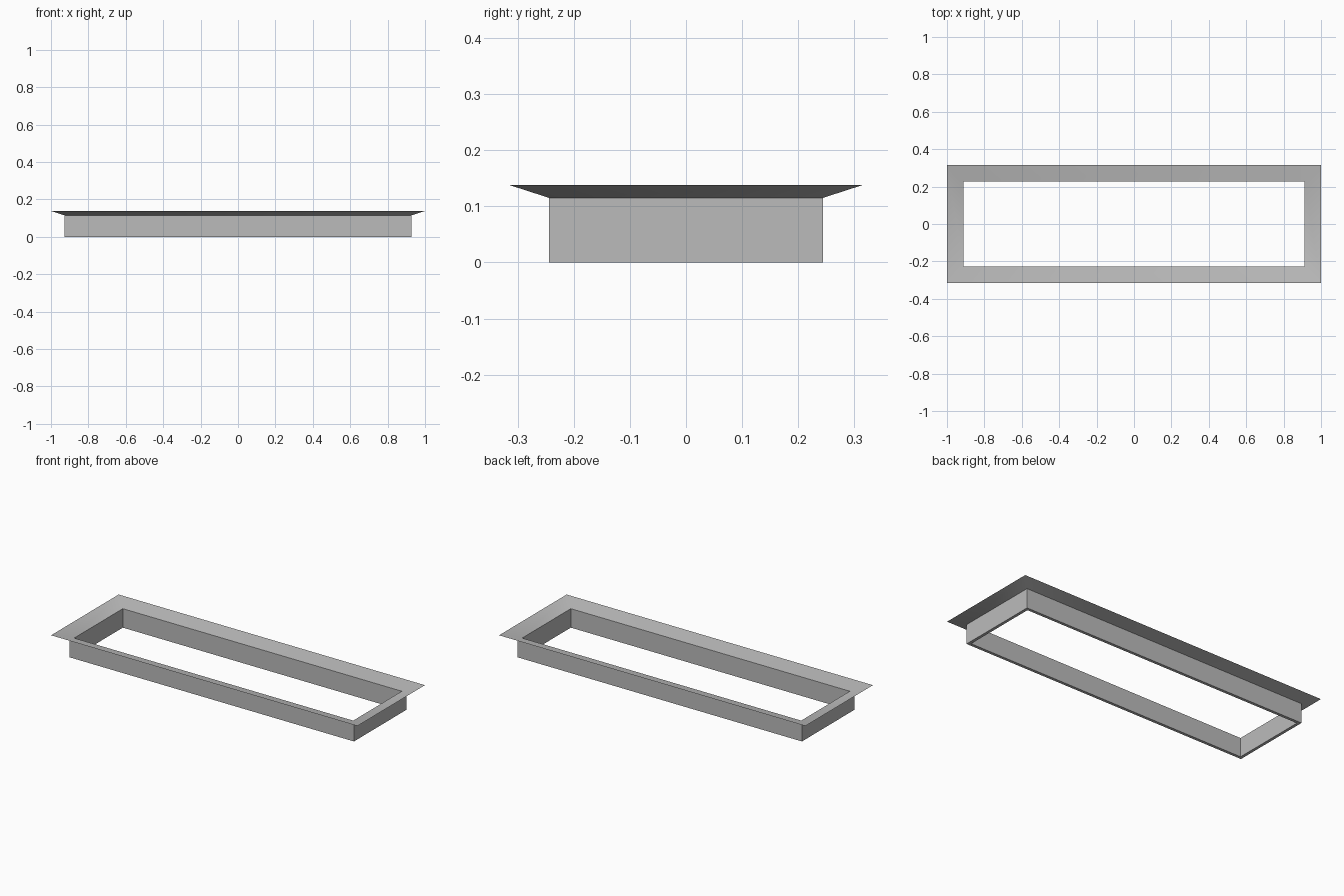
import bpy
import bmesh
import math

cube = bpy.data.objects.get("Cube")
if cube:
    bpy.data.objects.remove(cube, do_unlink=True)

# Plain grey finish
grey = bpy.data.materials.new("plain_grey")
grey.use_nodes = True
colour = (0.5, 0.5, 0.5, 1)
grey.diffuse_color = colour
grey.node_tree.nodes["Principled BSDF"].inputs["Base Color"].default_value = colour

# Frame section: half length, half depth, height
section = [
    (0.928, 0.244, 0.0),     # outer wall foot
    (0.928, 0.244, 0.115),   # flange root
    (1.0, 0.315, 0.138),     # flange lip
    (0.911, 0.227, 0.112),   # opening rim
    (0.911, 0.227, 0.0),     # inner wall foot
]

# Sweep the section around the rectangle
bm = bmesh.new()
loops = [[bm.verts.new((sx * x, sy * y, z))
          for sx, sy in ((-1, -1), (1, -1), (1, 1), (-1, 1))]
         for x, y, z in section]
for i, lower in enumerate(loops):
    upper = loops[(i + 1) % len(loops)]
    for k in range(4):
        n = (k + 1) % 4
        bm.faces.new((lower[k], lower[n], upper[n], upper[k]))
bmesh.ops.recalc_face_normals(bm, faces=bm.faces)
mesh = bpy.data.meshes.new("flanged_frame")
bm.to_mesh(mesh)
bm.free()
mesh.materials.append(grey)

frame = bpy.data.objects.new("flanged_frame", mesh)
bpy.context.collection.objects.link(frame)

# Blend the shallow flange mitres, keep the wall corners sharp
bpy.ops.object.select_all(action="DESELECT")
frame.select_set(True)
bpy.context.view_layer.objects.active = frame
bpy.ops.object.shade_smooth_by_angle(angle=math.radians(30))
